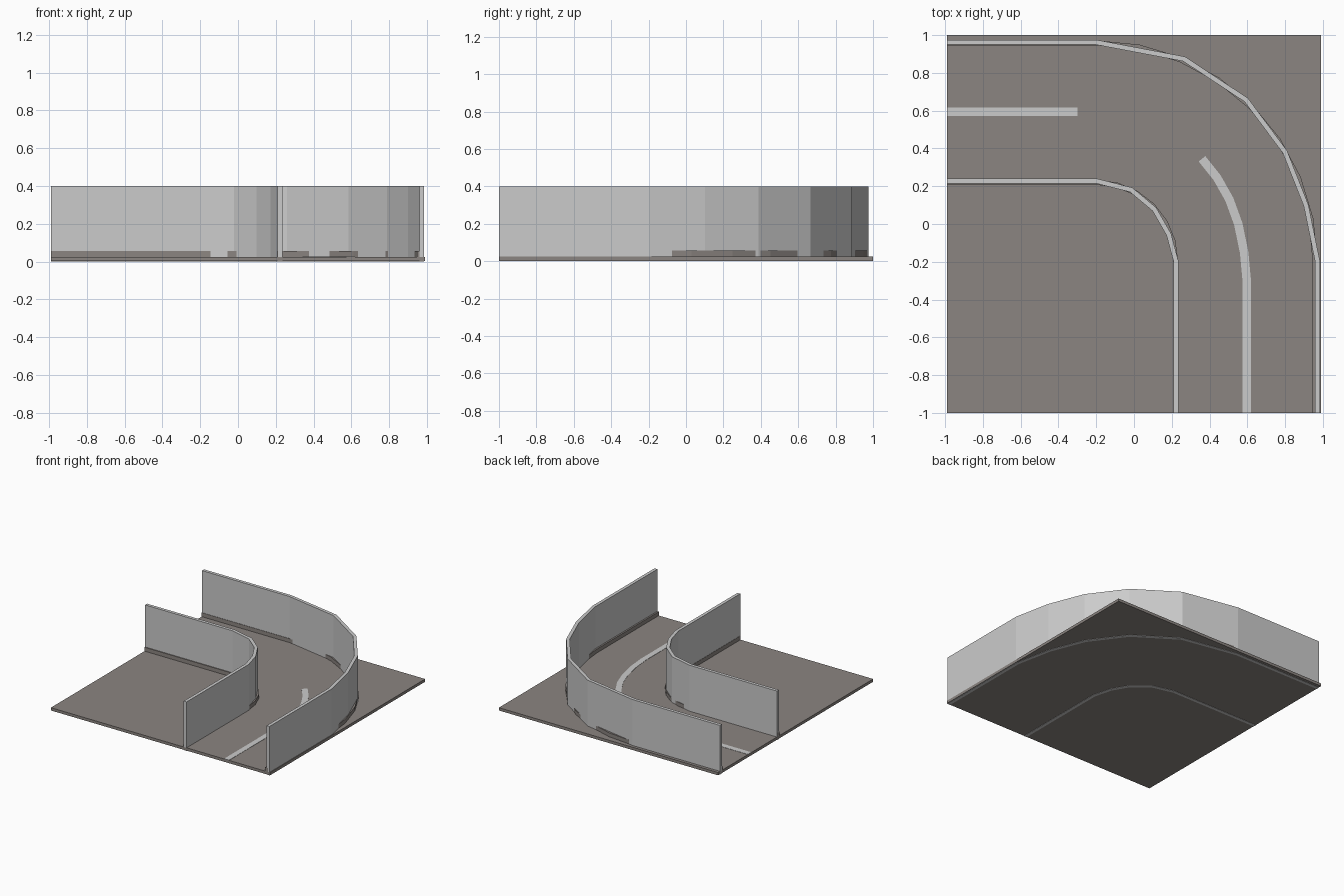
import bpy, bmesh, math
from mathutils import Vector

if "Cube" in bpy.data.objects:
    bpy.data.objects.remove(bpy.data.objects["Cube"])

asphalt = bpy.data.materials.new("asphalt")
asphalt.diffuse_color = (0.26, 0.235, 0.22, 1)
asphalt.use_nodes = True
asphalt.node_tree.nodes["Principled BSDF"].inputs["Base Color"].default_value = asphalt.diffuse_color


def strip(name, path, width, z0, z1, mat=None):
    """Extrude a mitred strip of given width along a flat path."""
    pts = [Vector(p) for p in path]
    bm = bmesh.new()
    rings = []
    for i, p in enumerate(pts):
        a = (p - pts[i - 1]).normalized() if i else (pts[1] - p).normalized()
        b = (pts[i + 1] - p).normalized() if i < len(pts) - 1 else a
        t = (a + b).normalized()
        n = Vector((-t.y, t.x)) * (width / 2 / t.dot(a))
        rings.append([bm.verts.new((q.x, q.y, z)) for q, z in
                      ((p + n, z0), (p - n, z0), (p - n, z1), (p + n, z1))])
    for r, s in zip(rings, rings[1:]):
        for k in range(4):
            bm.faces.new((r[k], r[(k + 1) % 4], s[(k + 1) % 4], s[k]))
    bm.faces.new(rings[0])
    bm.faces.new(rings[-1][::-1])
    bmesh.ops.recalc_face_normals(bm, faces=bm.faces)
    me = bpy.data.meshes.new(name)
    bm.to_mesh(me)
    bm.free()
    ob = bpy.data.objects.new(name, me)
    bpy.context.collection.objects.link(ob)
    if mat:
        me.materials.append(mat)
    return ob


def bend(radius, segments):
    """Quarter turn about (-0.2, -0.2) with straight run-outs to the tile edges."""
    arc = [(-0.2 + radius * math.sin(math.pi / 2 * i / segments),
            -0.2 + radius * math.cos(math.pi / 2 * i / segments))
           for i in range(segments + 1)]
    return [(-0.99, arc[0][1])] + arc + [(arc[-1][0], -1)]


# Ground plate
strip("ground_plate", [(-0.99, 0), (0.99, 0)], 2.0, 0.002, 0.025, asphalt)

# Walls, faceted
strip("outer_wall", [(-0.99, 0.962), (-0.2, 0.962), (0.265, 0.874), (0.594, 0.657),
                     (0.799, 0.382), (0.911, 0.098), (0.972, -0.2), (0.972, -1)],
      0.026, 0, 0.4)
strip("inner_wall", [(-0.99, 0.228), (-0.2, 0.228), (-0.015, 0.181), (0.108, 0.078),
                     (0.184, -0.055), (0.223, -0.2), (0.223, -1)],
      0.026, 0, 0.4)

# Low kerbs hugging the walls, finer curve
strip("outer_kerb", bend(1.159, 8), 0.026, 0.01, 0.057, asphalt)
strip("inner_kerb", bend(0.421, 6), 0.026, 0.01, 0.057, asphalt)

# Lane markings
strip("straight_marking", [(-0.99, 0.593), (-0.3, 0.593)], 0.045, 0.02, 0.027)
curve = [(0.36, 0.345), (0.44, 0.245), (0.505, 0.13), (0.552, 0.0),
         (0.583, -0.15), (0.597, -0.3), (0.597, -1)]
strip("curved_marking", curve, 0.045, 0.02, 0.027)
